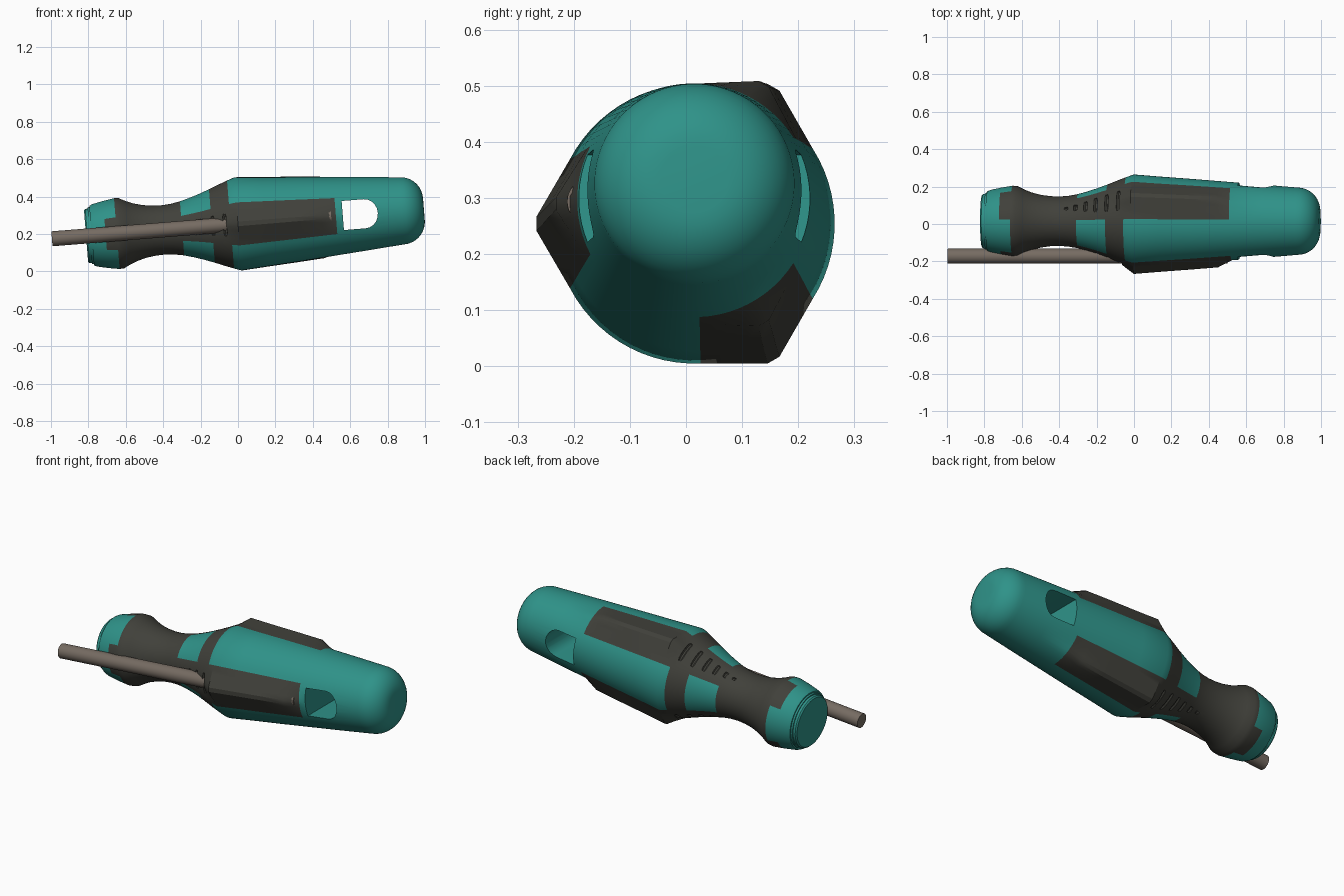
import bpy, bmesh
from math import sin, cos, pi, radians, degrees, atan, atan2, hypot

if "Cube" in bpy.data.objects:
    bpy.data.objects.remove(bpy.data.objects["Cube"], do_unlink=True)


def material(name, rgb):
    m = bpy.data.materials.new(name)
    m.use_nodes = True
    m.diffuse_color = (*rgb, 1)
    m.node_tree.nodes["Principled BSDF"].inputs["Base Color"].default_value = (*rgb, 1)
    return m


TEAL = material("teal plastic", (0.028, 0.29, 0.25))
DARK = material("dark rubber", (0.052, 0.052, 0.043))
STEEL = material("warm grey steel", (0.18, 0.148, 0.122))


def skin(bm, rings):
    """Skin equal-length rings of points into a closed tube."""
    loops = [[bm.verts.new(p) for p in ring] for ring in rings]
    n = len(loops[0])
    for a, b in zip(loops, loops[1:]):
        for i in range(n):
            j = (i + 1) % n
            bm.faces.new((a[i], a[j], b[j], b[i]))
    bm.faces.new(loops[0][::-1])
    bm.faces.new(loops[-1])


def make(name, tubes, mats):
    """Object along the tool axis (local x), tilted as the tool rests."""
    bm = bmesh.new()
    for rings in tubes:
        skin(bm, rings)
    bmesh.ops.recalc_face_normals(bm, faces=bm.faces)
    me = bpy.data.meshes.new(name)
    bm.to_mesh(me)
    bm.free()
    for m in mats:
        me.materials.append(m)
    ob = bpy.data.objects.new(name, me)
    bpy.context.collection.objects.link(ob)
    ob.location = (0, 0.015, 0.254)
    ob.rotation_euler = (0, -atan(0.08), 0)
    return ob


def circle(x, r, n=48, y=0):
    return [(x, y + r * cos(2 * pi * i / n), r * sin(2 * pi * i / n)) for i in range(n)]


def activate(ob):
    bpy.ops.object.select_all(action="DESELECT")
    ob.select_set(True)
    bpy.context.view_layer.objects.active = ob


def smooth(ob):
    activate(ob)
    bpy.ops.object.shade_smooth_by_angle(angle=radians(28))


def cut(ob, cutter):
    activate(ob)
    mod = ob.modifiers.new("cut", "BOOLEAN")
    mod.operation = "DIFFERENCE"
    mod.solver = "EXACT"
    mod.object = cutter
    bpy.ops.object.modifier_apply(modifier=mod.name)
    bpy.data.objects.remove(cutter, do_unlink=True)


# Handle outline: position along the axis, radius
profile = [(-0.785, 0.16), (-0.77, 0.167), (-0.71, 0.18), (-0.65, 0.19), (-0.625, 0.188),
           (-0.59, 0.17), (-0.55, 0.154), (-0.5, 0.141), (-0.45, 0.134), (-0.4, 0.132),
           (-0.35, 0.136), (-0.3, 0.145), (-0.25, 0.159), (-0.2, 0.175), (-0.14, 0.197),
           (-0.08, 0.221), (-0.04, 0.236), (0, 0.25), (0.15, 0.238), (0.3, 0.227),
           (0.45, 0.215), (0.525, 0.209), (0.7, 0.195)]
profile += [(0.877 + 0.12 * sin(a), 0.06 + 0.12 * cos(a))
            for a in [radians(10 * k) for k in range(10)]]

PAD_HALF, FLAT_HALF = radians(27.5), radians(2.5)


def pad_offset(angle):
    """Angle to the nearest of the three pads."""
    return abs((angle - pi / 3 + pi / 3) % (2 * pi / 3) - pi / 3)


def base_radius(x):
    for (x0, r0), (x1, r1) in zip(profile, profile[1:]):
        if x <= x1:
            return r0 + (r1 - r0) * (x - x0) / (x1 - x0)


def radius(x, r, angle):
    """Round section with a flat-sided ridge on each pad."""
    d = pad_offset(angle)
    bump = 0.032 * max(0, min(1, (x + 0.08) / 0.08, (0.525 - x) / 0.075))
    if bump <= 0 or d > PAD_HALF:
        return r
    peak = r + bump
    if d <= FLAT_HALF + 1e-4:
        return peak
    inv = (sin(PAD_HALF - d) / peak + sin(d - FLAT_HALF) / r) / sin(PAD_HALF - FLAT_HALF)
    return max(r, 1 / inv)


angles = [radians(5 * k + 2.5) for k in range(72)]
rings = []
for x, r in profile:
    rs = [radius(x, r, a) for a in angles]
    rings.append([(x, q * cos(a), q * sin(a)) for q, a in zip(rs, angles)])
handle = make("handle", [rings], [TEAL, DARK])

# Rubber grip: neck, collar, three pads, with windows between them
for f in handle.data.polygons:
    c = f.center
    if hypot(c.y, c.z) < 0.05:
        continue
    on_pad = pad_offset(atan2(c.z, c.y)) < PAD_HALF
    if on_pad:
        rubber = -0.71 < c.x < 0.525
    else:
        rubber = -0.65 < c.x < -0.3 or -0.14 < c.x < -0.04
    f.material_index = int(rubber)

# Finger grooves across each pad, growing towards the belly
grooves = [(-0.355, 0.008), (-0.305, 0.018), (-0.25, 0.03),
           (-0.195, 0.043), (-0.135, 0.053), (-0.07, 0.06)]
tubes = []
for pad in (pi / 3, pi, -pi / 3):
    for x, half in grooves:
        r0 = base_radius(x) + 0.002
        tube = []
        for k in range(9):
            a = pad + half / r0 * (k / 4 - 1)
            w = 0.007 if k in (0, 8) else 0.011
            tube.append([(x + w * cos(t), (r0 + w * sin(t)) * cos(a), (r0 + w * sin(t)) * sin(a))
                         for t in [pi * i / 4 for i in range(8)]])
        tubes.append(tube)
cut(handle, make("groove_cutter", tubes, [DARK]))

# Hanging hole through the sides, rounded towards the dome
outline = [(0.562, 0.078), (0.562, -0.078)]
outline += [(0.68 + 0.07 * cos(a), 0.078 * sin(a))
            for a in [pi * (k / 10 - 0.5) for k in range(11)]]
cut(handle, make("hole_cutter", [[[(x, y, z) for x, z in outline] for y in (-0.4, 0.4)]], [TEAL]))
smooth(handle)

# Stepped plug in the tail end
plug = make("tail_plug", [[circle(-0.815, 0.138), circle(-0.808, 0.145),
                           circle(-0.795, 0.146), circle(-0.795, 0.152),
                           circle(-0.78, 0.153)]], [TEAL])
smooth(plug)

# Steel rod stowed along one pad
rod = make("steel_rod", [[circle(-0.998, 0.04, 32, -0.187),
                          circle(0.5, 0.04, 32, -0.187)]], [STEEL])
smooth(rod)
